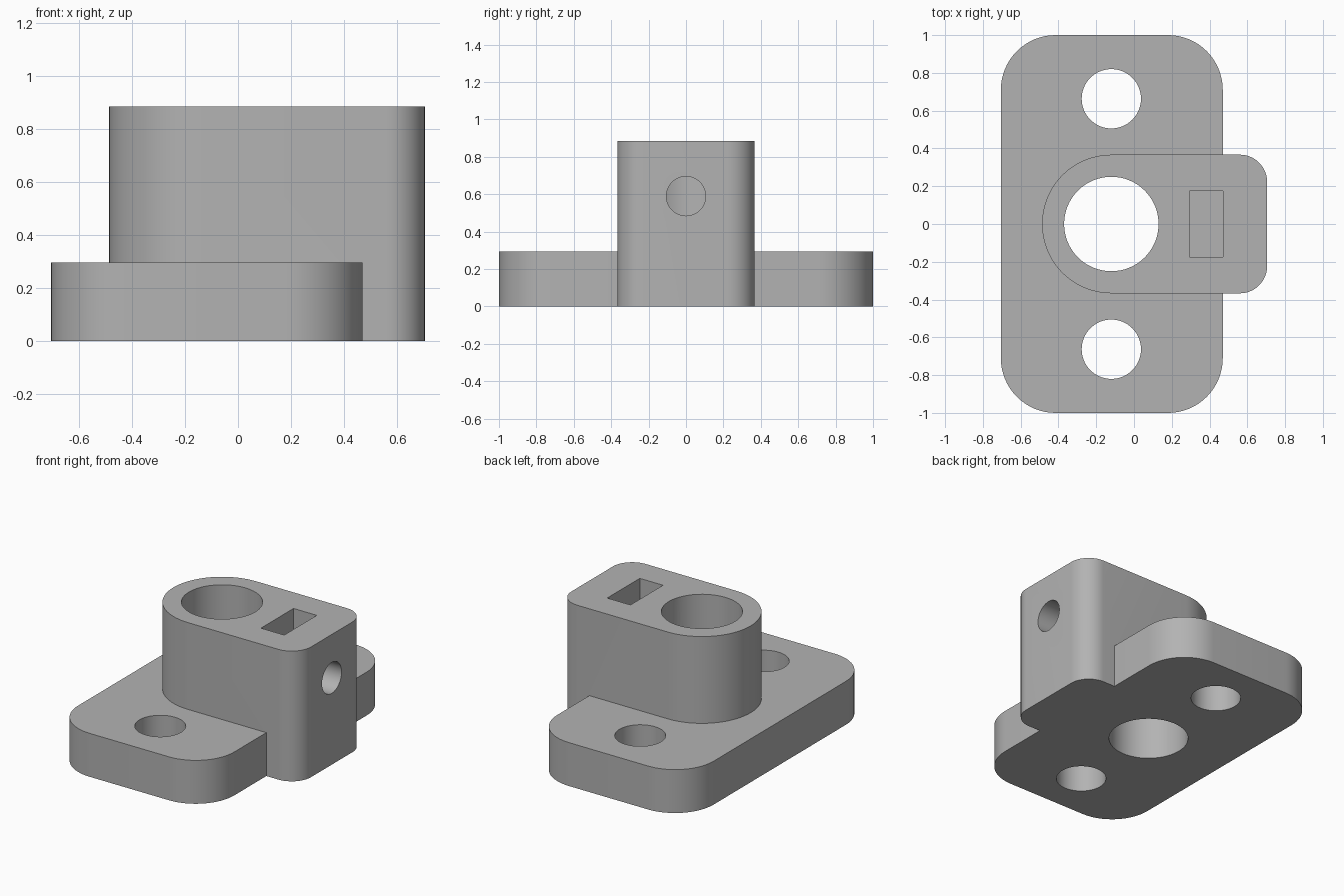
import bpy, bmesh
from math import radians, cos, sin, pi

if "Cube" in bpy.data.objects:
    bpy.data.objects.remove(bpy.data.objects["Cube"], do_unlink=True)

BASE_H, BLOCK_H = 0.295, 0.885
BORE_X = -0.12
SCREW_Z = 0.59

grey = bpy.data.materials.new("plain grey")
grey.use_nodes = True
grey.diffuse_color = (0.45, 0.45, 0.45, 1)
grey.node_tree.nodes["Principled BSDF"].inputs["Base Color"].default_value = grey.diffuse_color


def rounded_outline(x0, x1, y, left_r, right_r, steps=16):
    """Rectangle outline with its own corner radius on each end."""
    corners = [(x1, y, right_r, 0), (x0, y, left_r, 1),
               (x0, -y, left_r, 2), (x1, -y, right_r, 3)]
    points = []
    for x, cy, r, quarter in corners:
        mx = x - r if x == x1 else x + r
        my = cy - r if cy > 0 else cy + r
        for i in range(steps + 1):
            a = (quarter + i / steps) * pi / 2
            points.append((mx + r * cos(a), my + r * sin(a)))
    return points


def prism(name, outline, z0, z1):
    bm = bmesh.new()
    face = bm.faces.new([bm.verts.new((x, y, z0)) for x, y in outline])
    top = bmesh.ops.extrude_face_region(bm, geom=[face])["geom"]
    bmesh.ops.translate(bm, vec=(0, 0, z1 - z0),
                        verts=[v for v in top if isinstance(v, bmesh.types.BMVert)])
    bmesh.ops.remove_doubles(bm, verts=bm.verts, dist=1e-5)
    bmesh.ops.recalc_face_normals(bm, faces=bm.faces)
    mesh = bpy.data.meshes.new(name)
    bm.to_mesh(mesh)
    bm.free()
    mesh.materials.append(grey)
    obj = bpy.data.objects.new(name, mesh)
    bpy.context.collection.objects.link(obj)
    return obj


def cylinder(name, radius, depth, location, rotation=(0, 0, 0)):
    bpy.ops.mesh.primitive_cylinder_add(vertices=64, radius=radius, depth=depth,
                                        location=location, rotation=rotation)
    obj = bpy.context.object
    obj.name = name
    obj.data.materials.append(grey)
    return obj


def combine(target, tool, operation):
    tool.hide_render = True
    mod = target.modifiers.new(tool.name, 'BOOLEAN')
    mod.operation, mod.solver, mod.object = operation, 'EXACT', tool
    bpy.context.view_layer.objects.active = target
    bpy.ops.object.modifier_apply(modifier=mod.name)
    bpy.data.objects.remove(tool, do_unlink=True)


# Mounting flange and upright clamp block, fused into one body
body = prism("mounting_bracket", rounded_outline(-0.705, 0.47, 1.0, 0.29, 0.29), 0, BASE_H)
block = prism("upright_block",
              rounded_outline(BORE_X - 0.367, 0.705, 0.367, 0.367, 0.145), 0, BLOCK_H)
combine(body, block, 'UNION')

# Rod bore and the two flange bolt holes
combine(body, cylinder("rod_bore", 0.25, 3, (BORE_X, 0, 0)), 'DIFFERENCE')
for side in (-1, 1):
    combine(body, cylinder("bolt_hole", 0.157, 3, (BORE_X, side * 0.663, 0)), 'DIFFERENCE')

# Set screw hole, running from the end face into the bore
combine(body, cylinder("screw_hole", 0.105, 1, (BORE_X + 0.5, 0, SCREW_Z),
                       (0, radians(90), 0)), 'DIFFERENCE')

# Nut slot, open at the top
slot = prism("nut_slot", [(0.295, -0.175), (0.47, -0.175), (0.47, 0.175), (0.295, 0.175)],
             SCREW_Z - 0.175, 1)
combine(body, slot, 'DIFFERENCE')

bpy.ops.object.select_all(action='DESELECT')
body.select_set(True)
bpy.context.view_layer.objects.active = body
bpy.ops.object.shade_smooth_by_angle(angle=radians(30))
